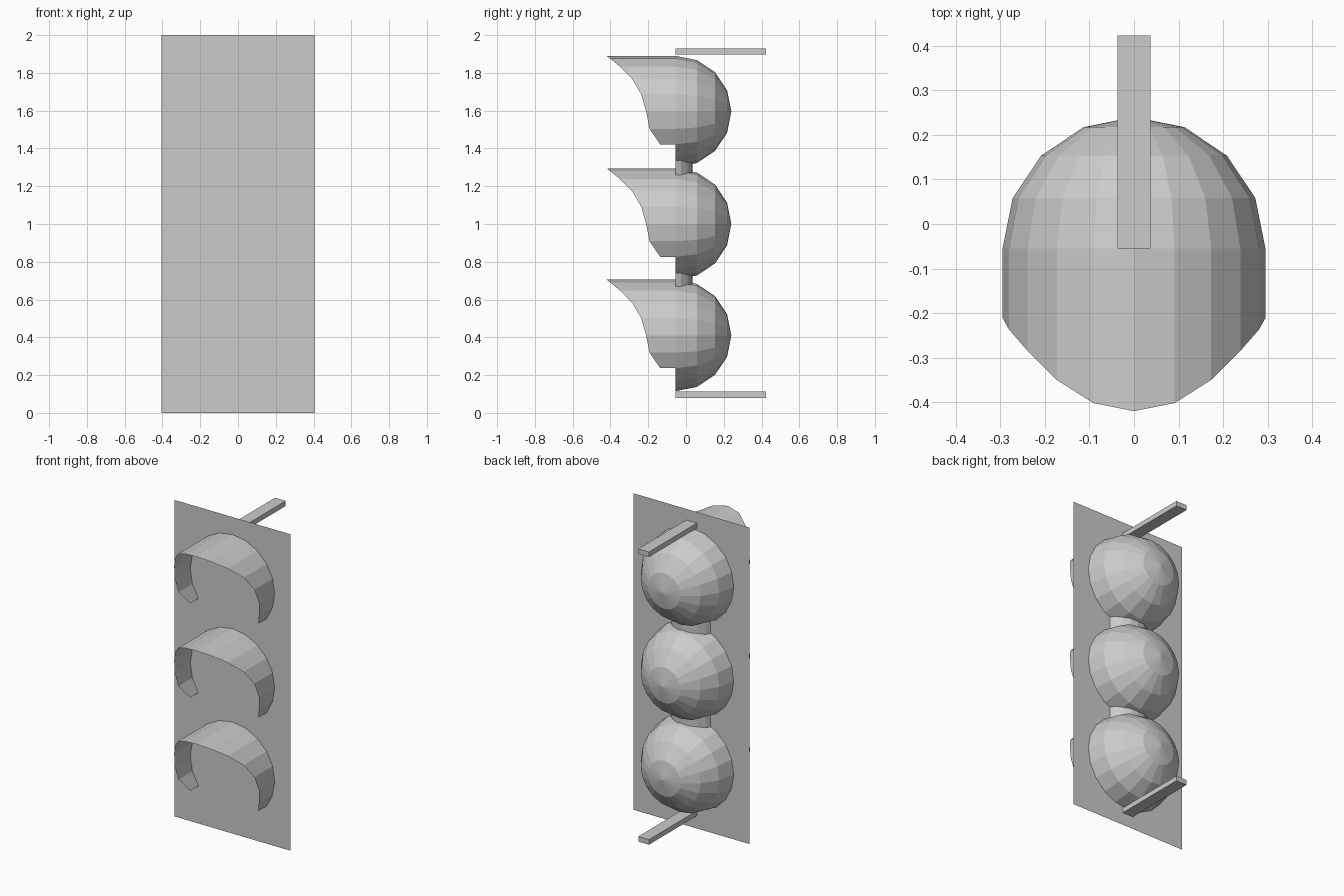
import bpy
import bmesh
from math import sin, cos, pi, radians
from mathutils import Matrix, Vector

if "Cube" in bpy.data.objects:
    bpy.data.objects.remove(bpy.data.objects["Cube"], do_unlink=True)

PLATE_Y = -0.055      # plane of the backing plate
RADIUS = 0.295        # lamp radius
SEGMENTS = 20
LAMPS = {"lower": 0.41, "middle": 1.0, "upper": 1.595}

GREY = (0.6, 0.6, 0.6, 1.0)
grey = bpy.data.materials.new("plain grey")
grey.use_nodes = True
grey.diffuse_color = GREY
grey.node_tree.nodes["Principled BSDF"].inputs["Base Color"].default_value = GREY


def finish(name, bm, location=(0, 0, 0)):
    """Turn a bmesh into a flat-shaded object."""
    mesh = bpy.data.meshes.new(name)
    bm.to_mesh(mesh)
    bm.free()
    mesh.materials.append(grey)
    obj = bpy.data.objects.new(name, mesh)
    obj.location = location
    bpy.context.collection.objects.link(obj)
    return obj


def add_plate():
    bm = bmesh.new()
    corners = [(-0.405, 0), (0.405, 0), (0.405, 2), (-0.405, 2)]
    bm.faces.new([bm.verts.new((x, PLATE_Y, z)) for x, z in corners])
    finish("backing_plate", bm)


def add_housing(name, z):
    """Half sphere bulging backwards from the plate."""
    bm = bmesh.new()
    bmesh.ops.create_uvsphere(bm, u_segments=SEGMENTS, v_segments=8, radius=RADIUS)
    front = [v for v in bm.verts if v.co.z < -0.001]
    bmesh.ops.delete(bm, geom=front, context='VERTS')
    bmesh.ops.rotate(bm, verts=bm.verts, matrix=Matrix.Rotation(radians(-90), 3, 'X'))
    finish(name, bm, (0, PLATE_Y, z))


def add_visor(name, z):
    """Thin curved hood, longest at the top and open below."""
    reach = [0.365, 0.347, 0.295, 0.23, 0.182, 0.156, 0.138, 0.082]
    bm = bmesh.new()
    rows = []
    for k in range(-7, 8):
        a = 2 * pi * k / SEGMENTS
        x, h = RADIUS * sin(a), RADIUS * cos(a)
        rows.append((bm.verts.new((x, 0, h)), bm.verts.new((x, -reach[abs(k)], h))))
    for (b0, f0), (b1, f1) in zip(rows, rows[1:]):
        bm.faces.new((b0, f0, f1, b1))
    finish(name, bm, (0, PLATE_Y, z))


def add_connector(name, z):
    """Short upright cylinder, cut off where it meets the plate."""
    bm = bmesh.new()
    bmesh.ops.create_cone(bm, cap_ends=True, segments=SEGMENTS, radius1=RADIUS / 2,
                          radius2=RADIUS / 2, depth=0.14,
                          matrix=Matrix.Translation((0, -0.112, z)))
    bmesh.ops.bisect_plane(bm, geom=bm.verts[:] + bm.edges[:] + bm.faces[:],
                           plane_co=Vector((0, PLATE_Y, 0)),
                           plane_no=Vector((0, 1, 0)), clear_inner=True)
    finish(name, bm)


def add_bracket(name, z):
    """Slim bar running backwards from the plate."""
    back = 0.423
    bm = bmesh.new()
    bmesh.ops.create_cube(bm, size=1)
    bmesh.ops.scale(bm, verts=bm.verts, vec=(0.075, back - PLATE_Y, 0.032))
    finish(name, bm, (0, (back + PLATE_Y) / 2, z))


add_plate()
for level, height in LAMPS.items():
    add_housing(level + "_lamp_housing", height)
    add_visor(level + "_visor", height)

heights = list(LAMPS.values())
for label, low, high in zip(("lower", "upper"), heights, heights[1:]):
    add_connector(label + "_connector", (low + high) / 2)

add_bracket("top_bracket", 1.914)
add_bracket("bottom_bracket", 0.096)
